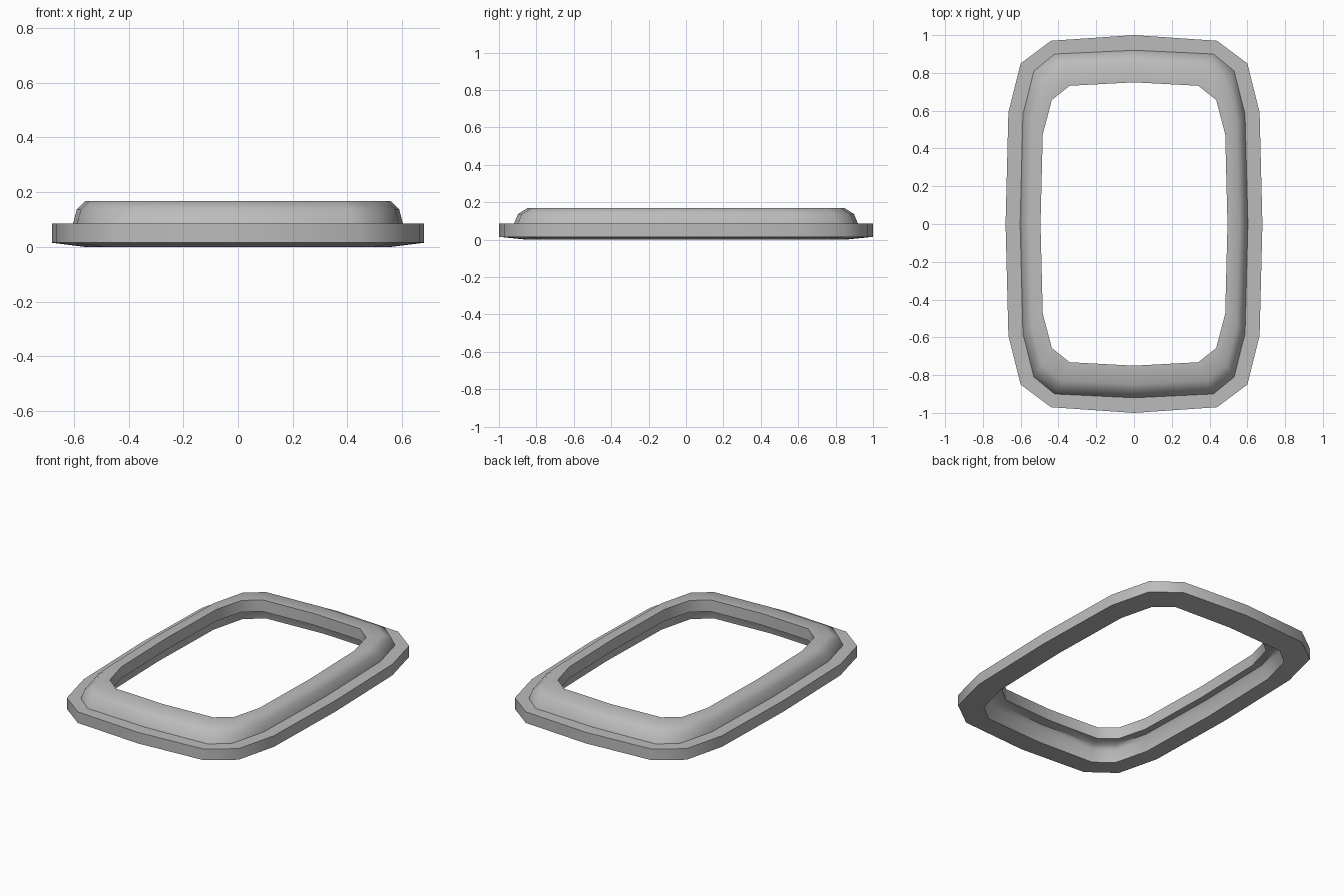
import bpy
import bmesh
import math

cube = bpy.data.objects.get("Cube")
if cube:
    bpy.data.objects.remove(cube, do_unlink=True)

# Quarter outlines, from the back middle round to the left side middle
RIM = [(0, 1.0), (0.44, 0.97), (0.6, 0.85), (0.665, 0.59), (0.68, 0)]
DOME = [(0, 0.92), (0.42, 0.9), (0.53, 0.81), (0.588, 0.58), (0.603, 0)]
OPENING = [(0, 0.75), (0.34, 0.732), (0.435, 0.657), (0.483, 0.475), (0.495, 0)]


def full_loop(quarter):
    """Mirror a quarter outline into a closed loop."""
    half = quarter + [(x, -y) for x, y in reversed(quarter[:-1])]
    return half + [(-x, y) for x, y in reversed(half[1:-1])]


def between(t):
    """Outline part way from the dome foot to the opening."""
    return [(a + (c - a) * t, b + (d - b) * t)
            for (a, b), (c, d) in zip(DOME, OPENING)]


# Cross-section as stacked outlines: flange, dome, opening wall, hollow underside
section = [
    (RIM, 0.015), (RIM, 0.085), (DOME, 0.085),
    (between(0.13), 0.137), (between(0.42), 0.168),
    (OPENING, 0.168), (OPENING, 0.095),
    (between(0.62), 0.095), (between(0.5), 0.073), (between(0.4), 0.0),
]

bm = bmesh.new()
rings = [[bm.verts.new((x, y, z)) for x, y in full_loop(outline)]
         for outline, z in section]
for i, ring in enumerate(rings):
    following = rings[(i + 1) % len(rings)]
    for j in range(len(ring)):
        k = (j + 1) % len(ring)
        bm.faces.new((ring[j], ring[k], following[k], following[j]))
bmesh.ops.recalc_face_normals(bm, faces=bm.faces)

mesh = bpy.data.meshes.new("bezel_frame")
bm.to_mesh(mesh)
bm.free()
frame = bpy.data.objects.new("bezel_frame", mesh)
bpy.context.collection.objects.link(frame)

# Plain grey finish
grey = bpy.data.materials.new("light_grey")
grey.use_nodes = True
grey.diffuse_color = (0.5, 0.5, 0.5, 1)
grey.node_tree.nodes["Principled BSDF"].inputs["Base Color"].default_value = (0.5, 0.5, 0.5, 1)
mesh.materials.append(grey)

# Smooth rounded dome with crisp flange edges
bpy.ops.object.select_all(action="DESELECT")
frame.select_set(True)
bpy.context.view_layer.objects.active = frame
bpy.ops.object.shade_smooth_by_angle(angle=math.radians(46))
